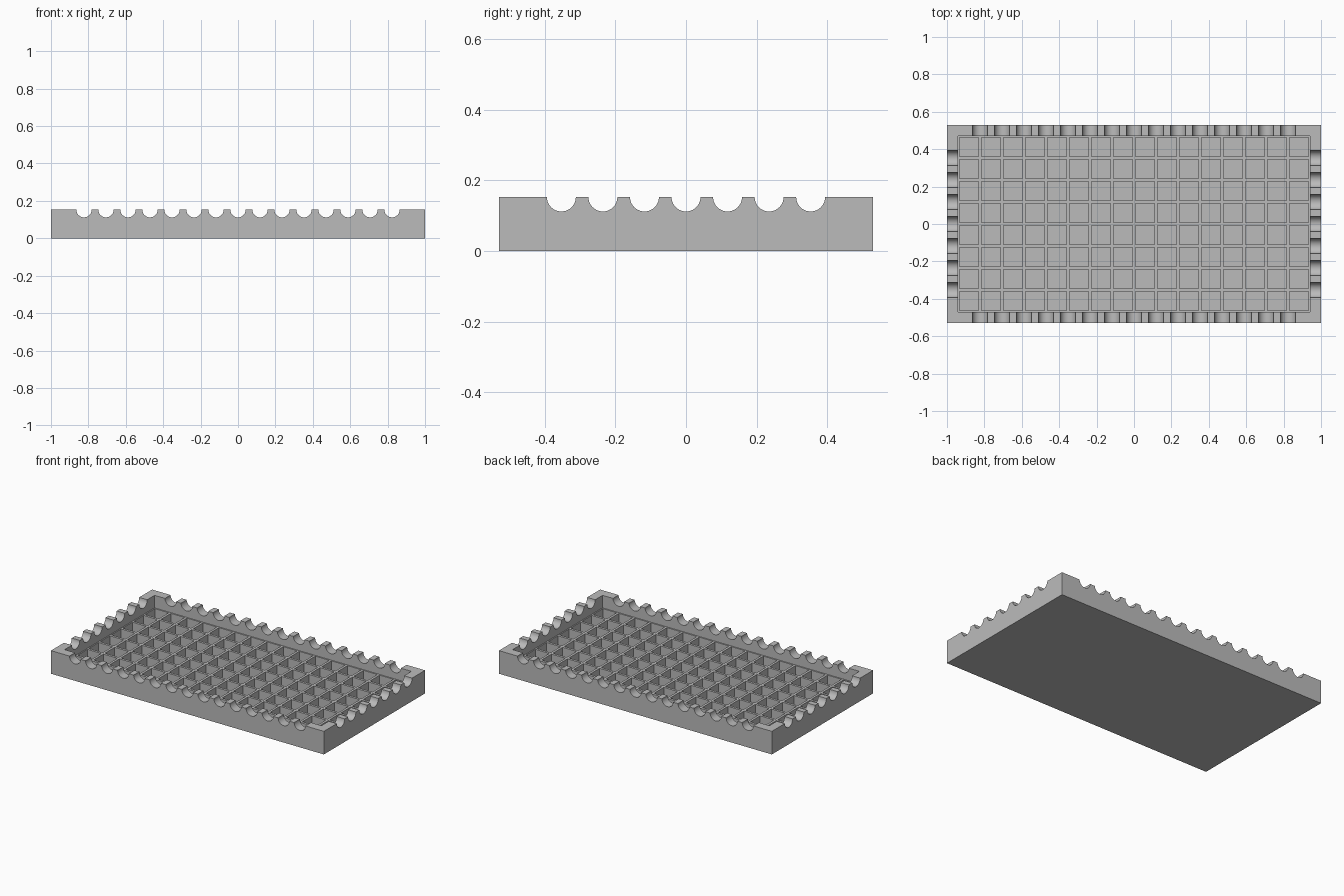
import bpy, bmesh, math
from mathutils import Matrix

cube = bpy.data.objects.get("Cube")
if cube:
    bpy.data.objects.remove(cube)

PITCH = 2 / 17                  # cell spacing
COLS, ROWS = 16, 8
WALL = PITCH / 2
HEIGHT, RIB_TOP, FLOOR = 0.153, 0.07, 0.012
RIB, NOTCH = 0.016, 0.041       # rib thickness, notch radius
STEPS = 20

grey = bpy.data.materials.new("plain grey")
grey.use_nodes = True
grey.diffuse_color = (0.5, 0.5, 0.5, 1)
grey.node_tree.nodes["Principled BSDF"].inputs["Base Color"].default_value = grey.diffuse_color


def finish(name, bm):
    bmesh.ops.remove_doubles(bm, verts=bm.verts, dist=1e-5)
    mesh = bpy.data.meshes.new(name)
    bm.to_mesh(mesh)
    bm.free()
    mesh.materials.append(grey)
    obj = bpy.data.objects.new(name, mesh)
    bpy.context.collection.objects.link(obj)
    bpy.ops.object.select_all(action="DESELECT")
    obj.select_set(True)
    bpy.context.view_layer.objects.active = obj
    bpy.ops.object.shade_smooth_by_angle(angle=math.radians(30))


def add_wall(bm, cells, distance, angle):
    """Mitred wall with a row of half-round notches along its top."""
    half = cells * PITCH / 2
    rim = []
    for i in range(1, cells):
        centre = i * PITCH - half
        for s in range(STEPS + 1):
            a = math.pi * (1 + s / STEPS)
            rim.append((centre + NOTCH * math.cos(a), HEIGHT + NOTCH * math.sin(a)))
    turn = Matrix.Rotation(angle, 3, "Z")

    def row(end, y, base):
        pts = [(-end, base), (-end, HEIGHT)] + rim + [(end, HEIGHT), (end, base)]
        return [bm.verts.new(turn @ Matrix.Translation((x, y, z)).translation) for x, z in pts]

    outer = row(half + WALL, -distance - WALL, 0)
    inner = row(half, -distance, RIB_TOP)
    bm.faces.new(outer[::-1])
    bm.faces.new(inner)
    for i in range(1, len(outer) - 2):
        bm.faces.new((outer[i], outer[i + 1], inner[i + 1], inner[i]))


# Notched outer frame with a flat underside
half_x, half_y = COLS * PITCH / 2, ROWS * PITCH / 2
bm = bmesh.new()
for side in range(4):
    cells, distance = (ROWS, half_x) if side % 2 else (COLS, half_y)
    add_wall(bm, cells, distance, side * math.pi / 2)
x, y = half_x + WALL, half_y + WALL
bm.faces.new([bm.verts.new(p) for p in ((-x, -y, 0), (-x, y, 0), (x, y, 0), (x, -y, 0))])
bmesh.ops.remove_doubles(bm, verts=bm.verts, dist=1e-5)
finish("notched_frame", bm)

# Rib lattice with a square pocket sunk into every cell
bm = bmesh.new()
bmesh.ops.create_grid(bm, x_segments=COLS, y_segments=ROWS, size=1,
                      matrix=Matrix.Translation((0, 0, RIB_TOP)) @ Matrix.Diagonal((half_x, half_y, 1, 1)))
pockets = bm.faces[:]
bmesh.ops.inset_individual(bm, faces=pockets, thickness=RIB / 2, use_even_offset=True)
for face in pockets:
    rim = face.verts[:]
    bottom = [bm.verts.new((v.co.x, v.co.y, FLOOR)) for v in rim]
    for i in range(4):
        j = (i + 1) % 4
        bm.faces.new((rim[i], rim[j], bottom[j], bottom[i]))
    bm.faces.new(bottom)
bmesh.ops.delete(bm, geom=pockets, context="FACES_ONLY")
finish("cell_lattice", bm)
